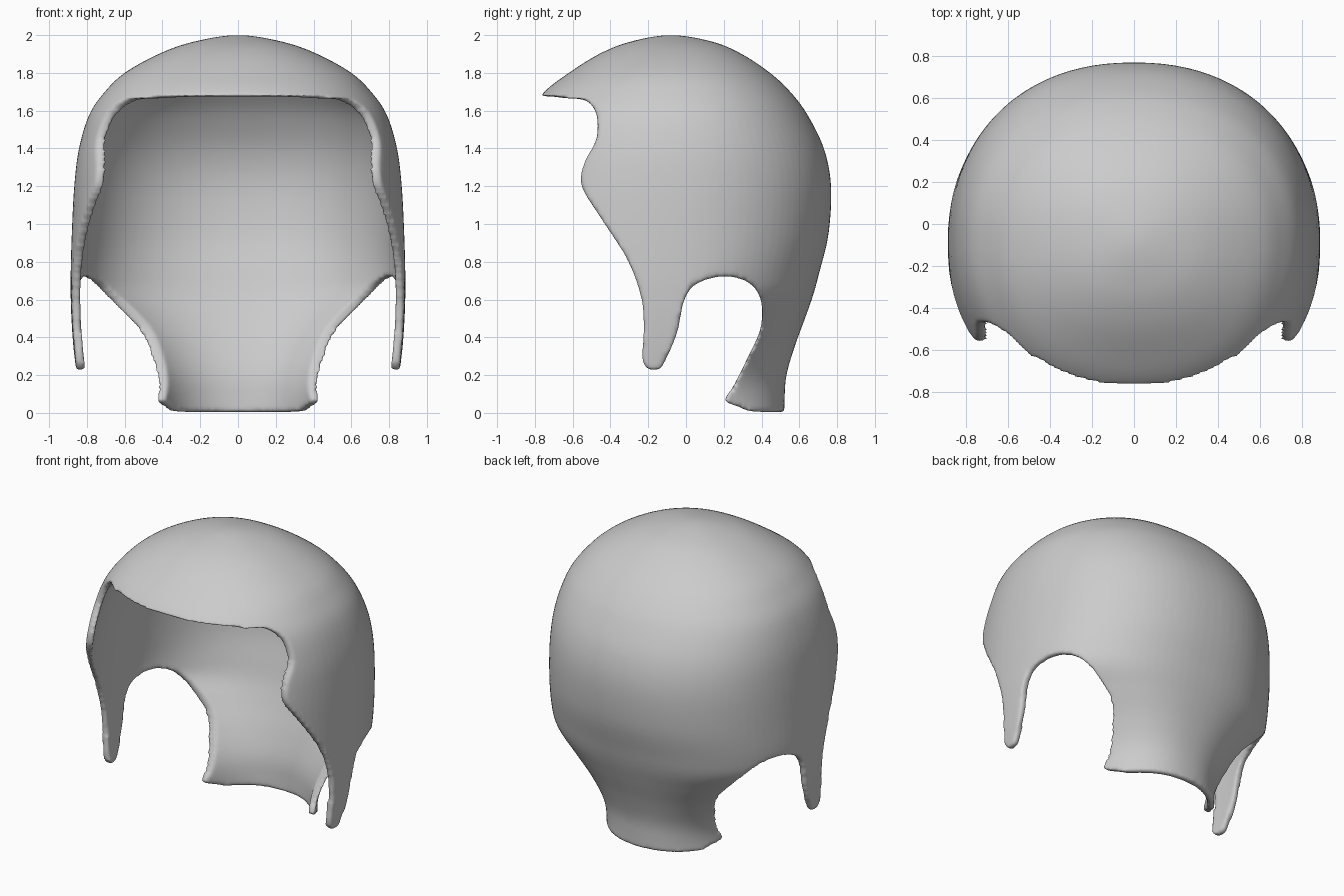
import bpy, bmesh, math

if "Cube" in bpy.data.objects:
    bpy.data.objects.remove(bpy.data.objects["Cube"])

C = -0.08          # y of the widest line of the head
N = 2.2            # superellipse exponent of every ring
SEG = 96


def catmull(pts, steps):
    """Smooth curve through pts[1:-1]; the two end points only steer it."""
    out = []
    for k in range(1, len(pts) - 2):
        p0, p1, p2, p3 = pts[k - 1:k + 3]
        for s in range(steps):
            t = s / steps
            out.append(tuple(
                0.5 * (2 * b + (c - a) * t + (2 * a - 5 * b + 4 * c - d) * t * t
                       + (3 * b - a - 3 * c + d) * t ** 3)
                for a, b, c, d in zip(p0, p1, p2, p3)))
    out.append(tuple(pts[-2]))
    return out


def make_object(name, bm):
    me = bpy.data.meshes.new(name)
    bm.to_mesh(me)
    bm.free()
    ob = bpy.data.objects.new(name, me)
    bpy.context.collection.objects.link(ob)
    return ob


# Head surface: z, half width at side, half width at nape, reach front, reach back
stations = [
    (-0.10, .85, .49, .95, .600), (.07, .85, .475, .95, .602),
    (.20, .857, .51, .95, .612), (.35, .872, .61, .95, .655),
    (.50, .882, .75, .95, .710), (.62, .886, .86, .95, .752),
    (.74, .886, .886, .95, .785), (.95, .880, .880, .93, .835),
    (1.20, .867, .867, .89, .848), (1.40, .842, .842, .83, .810),
    (1.58, .787, .787, .76, .722), (1.70, .705, .705, .67, .632),
    (1.80, .60, .60, .54, .525), (1.90, .42, .42, .38, .375),
    (1.965, .235, .235, .215, .22), (2.0, 0, 0, 0, 0)]
ghost_top = (1.965, -.235, -.235, -.215, -.22)
rings = catmull([stations[0]] + stations + [ghost_top], 5)

bm = bmesh.new()
prev = None
for z, side, nape, front, back in rings[:-1]:
    ring = []
    for j in range(SEG):
        a = 2 * math.pi * j / SEG
        ca, sa = math.cos(a), math.sin(a)
        y = C + (back if sa > 0 else front) * math.copysign(abs(sa) ** (2 / N), sa)
        t = min(max(y / 0.2, 0), 1)
        w = side + (nape - side) * t * t * (3 - 2 * t)
        ring.append(bm.verts.new((w * math.copysign(abs(ca) ** (2 / N), ca), y, z)))
    if prev:
        for j in range(SEG):
            k = (j + 1) % SEG
            bm.faces.new((prev[j], prev[k], ring[k], ring[j]))
    prev = ring
tip = bm.verts.new((0, C, 2.0))
for j in range(SEG):
    bm.faces.new((prev[j], prev[(j + 1) % SEG], tip))
shell = make_object("head_shell", bm)

# Side outline (y, z): brim, temple, cheek tab, ear notch, nape
edge = [
    (-1.3, 1.677), (-1.2, 1.677), (-.77, 1.677), (-.65, 1.667), (-.53, 1.653),
    (-.475, 1.58), (-.475, 1.45), (-.54, 1.32), (-.552, 1.20), (-.45, 1.03),
    (-.31, .81), (-.235, .60), (-.224, .42), (-.232, .29), (-.20, .232),
    (-.14, .232), (-.103, .29), (-.045, .43), (-.008, .60), (.06, .685),
    (.20, .722), (.33, .69), (.395, .60), (.395, .45), (.33, .30),
    (.255, .15), (.207, .068), (.27, .035), (.36, .006), (.55, .003),
    (1.2, .003), (1.3, .003)]
outline = catmull(edge, 5) + [(1.2, 2.5), (-1.2, 2.5)]
bm = bmesh.new()
face = bm.faces.new([bm.verts.new((-1.5, y, z)) for y, z in outline])
res = bmesh.ops.extrude_face_region(bm, geom=[face])
bmesh.ops.translate(bm, vec=(3, 0, 0),
                    verts=[v for v in res["geom"] if isinstance(v, bmesh.types.BMVert)])
bmesh.ops.triangulate(bm, faces=bm.faces[:])
bmesh.ops.recalc_face_normals(bm, faces=bm.faces[:])
cutter = make_object("outline_cutter", bm)
cutter.hide_render = True

# Thicken, trim to the outline, then round the rims
sol = shell.modifiers.new("thickness", "SOLIDIFY")
sol.thickness, sol.offset = 0.045, -1
trim = shell.modifiers.new("trim", "BOOLEAN")
trim.operation, trim.solver, trim.object = "INTERSECT", "EXACT", cutter
rem = shell.modifiers.new("remesh", "REMESH")
rem.mode, rem.voxel_size = "VOXEL", 0.014
smo = shell.modifiers.new("round_rims", "SMOOTH")
smo.factor, smo.iterations = 0.5, 5

bpy.context.view_layer.objects.active = shell
shell.select_set(True)
for m in list(shell.modifiers):
    bpy.ops.object.modifier_apply(modifier=m.name)
bpy.data.objects.remove(cutter)
for p in shell.data.polygons:
    p.use_smooth = True
